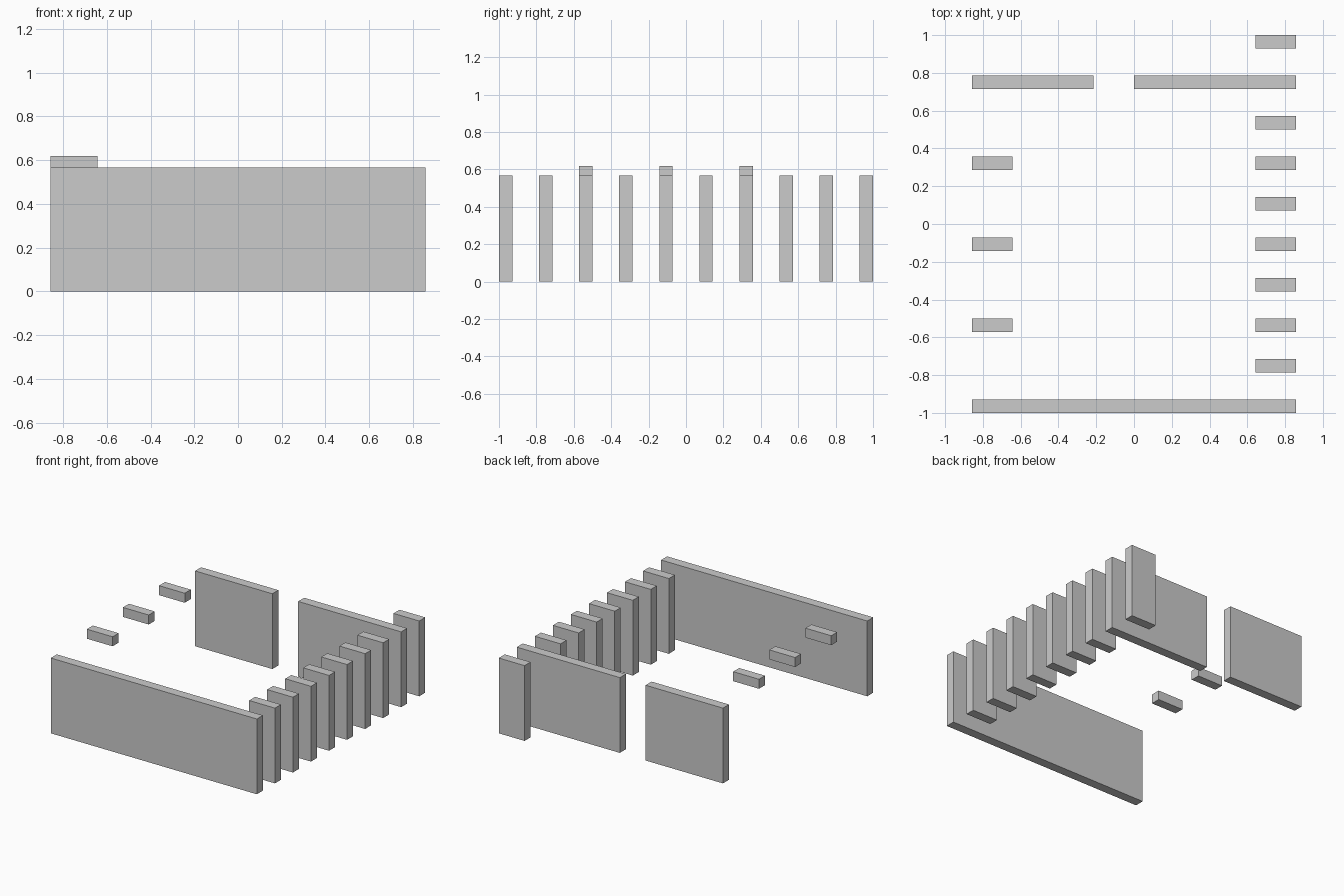
import bpy, bmesh

if "Cube" in bpy.data.objects:
    bpy.data.objects.remove(bpy.data.objects["Cube"])

U = 2 / 28          # slat thickness, the module of the layout
H = 0.566           # wall height
X = 12 * U          # half width


def box(name, x0, x1, y0, z0=0.0, z1=H):
    """Box one module thick in y, starting at y0."""
    bm = bmesh.new()
    bmesh.ops.create_cube(bm, size=1)
    for v in bm.verts:
        v.co.x = x1 if v.co.x > 0 else x0
        v.co.y = y0 + U if v.co.y > 0 else y0
        v.co.z = z1 if v.co.z > 0 else z0
    mesh = bpy.data.meshes.new(name)
    bm.to_mesh(mesh)
    bm.free()
    obj = bpy.data.objects.new(name, mesh)
    bpy.context.collection.objects.link(obj)


def row(i):
    return -1 + 3 * U * i


# Long front wall
box("front_wall", -X, X, row(0))

# Rear wall, split by a doorway gap
box("rear_wall_left", -X, -3 * U, row(8))
box("rear_wall_right", 0, X, row(8))

# Row of upright slats on the right side
for i in (1, 2, 3, 4, 5, 6, 7, 9):
    box(f"side_slat_{i}", X - 3 * U, X, row(i))

# Small raised blocks on the left side
for i in (2, 4, 6):
    box(f"raised_block_{i}", -X, -X + 3 * U, row(i), 0.619 - U, 0.619)
